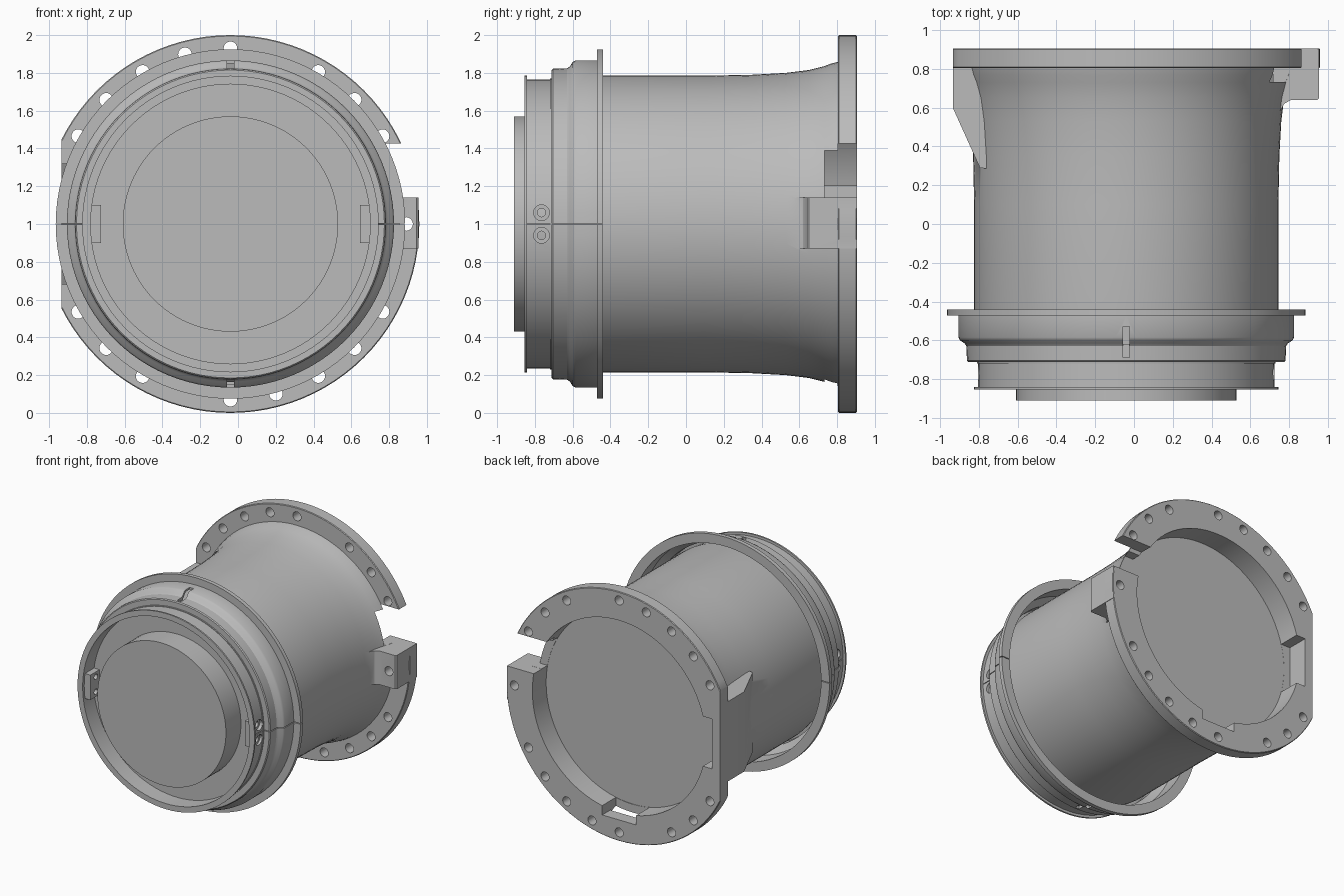
import bpy, bmesh, math
from mathutils import Matrix, Vector

if "Cube" in bpy.data.objects:
    bpy.data.objects.remove(bpy.data.objects["Cube"], do_unlink=True)

AXIS = Vector((-0.04, 0, 1.0))   # the housing turns about a line along y
SEGMENTS = 96

metal = bpy.data.materials.new("grey_metal")
metal.use_nodes = True
grey = (0.5, 0.5, 0.5, 1)
metal.diffuse_color = grey
metal.node_tree.nodes["Principled BSDF"].inputs["Base Color"].default_value = grey


def finish(name, bm):
    bmesh.ops.recalc_face_normals(bm, faces=bm.faces)
    mesh = bpy.data.meshes.new(name)
    bm.to_mesh(mesh)
    bm.free()
    mesh.materials.append(metal)
    obj = bpy.data.objects.new(name, mesh)
    bpy.context.collection.objects.link(obj)
    return obj


def lathe(name, profile, closed=True):
    """Turn (radius, y) points about the axis; closed=False ends on the axis."""
    bm = bmesh.new()
    rings = []
    for r, y in profile:
        count = SEGMENTS if r > 0 else 1
        rings.append([bm.verts.new(AXIS + Vector((
            r * math.cos(math.tau * i / SEGMENTS), y,
            r * math.sin(math.tau * i / SEGMENTS)))) for i in range(count)])
    pairs = list(zip(rings, rings[1:]))
    if closed:
        pairs.append((rings[-1], rings[0]))
    for a, b in pairs:
        for i in range(SEGMENTS):
            j = (i + 1) % SEGMENTS
            quad = [a[i % len(a)], a[j % len(a)], b[j % len(b)], b[i % len(b)]]
            bm.faces.new(list(dict.fromkeys(quad)))
    return finish(name, bm)


def prism(name, outline, z0, z1):
    """Extrude an (x, y) outline upward."""
    bm = bmesh.new()
    face = bm.faces.new([bm.verts.new((x, y, z0)) for x, y in outline])
    top = bmesh.ops.extrude_face_region(bm, geom=[face])["geom"]
    bmesh.ops.translate(bm, vec=(0, 0, z1 - z0),
                        verts=[v for v in top if isinstance(v, bmesh.types.BMVert)])
    return finish(name, bm)


def box(name, x0, x1, y0, y1, z0, z1):
    return prism(name, [(x0, y0), (x1, y0), (x1, y1), (x0, y1)], z0, z1)


def rods(name, radius, depth, centres, along):
    """Several parallel cylinders in one mesh."""
    turn = Matrix.Rotation(math.pi / 2, 4, "X" if along == "y" else "Y")
    bm = bmesh.new()
    for c in centres:
        bmesh.ops.create_cone(bm, cap_ends=True, segments=20, radius1=radius,
                              radius2=radius, depth=depth,
                              matrix=Matrix.Translation(c) @ turn)
    return finish(name, bm)


def combine(target, tool, operation="DIFFERENCE"):
    mod = target.modifiers.new("combine", "BOOLEAN")
    mod.operation = operation
    mod.solver = "EXACT"
    mod.object = tool
    bpy.context.view_layer.objects.active = target
    bpy.ops.object.modifier_apply(modifier=mod.name)
    bpy.data.objects.remove(tool, do_unlink=True)


# Flared tube with rear flange and recessed rear wall
body = lathe("tube_and_flange", [
    (0, -0.72), (0.77, -0.72), (0.785, -0.6), (0.785, 0.1), (0.79, 0.35),
    (0.80, 0.53), (0.815, 0.65), (0.835, 0.73), (0.85, 0.77), (0.858, 0.805),
    (0.995, 0.805), (1.0, 0.81), (1.0, 0.9), (0.995, 0.905), (0.77, 0.905),
    (0.77, 0.73), (0, 0.73)], closed=False)

# Right-hand gusset and left-hand lug
combine(body, prism("gusset", [(-0.95, 0.85), (-0.95, 0.63), (-0.935, 0.6), (-0.795, 0.29),
                               (-0.72, 0.28), (-0.72, 0.85)], 0.68, 1.32), "UNION")
combine(body, prism("lug", [(0.70, 0.57), (0.755, 0.585), (0.775, 0.62), (0.81, 0.64),
                            (0.945, 0.64), (0.955, 0.65), (0.955, 0.904), (0.66, 0.904)],
                    0.87, 1.14), "UNION")

# Rear recess, flat side, pocket, notch and drain slot
combine(body, lathe("recess_cut", [(0, 0.73), (0.77, 0.73), (0.77, 1), (0, 1)], closed=False))
combine(body, box("flat_cut", -1.3, -0.935, 0.2, 1.1, -0.2, 2.2))
combine(body, box("pocket_cut", -0.865, -0.7, 0.731, 1.1, 0.8, 1.2))
combine(body, box("notch_cut", 0.5, 1.2, 0.804, 1.1, 1.14, 1.425))
combine(body, box("wall_notch_cut", 0.5, 1.2, 0.732, 1.1, 1.141, 1.39))
combine(body, box("slot_cut", -0.19, 0.11, 0.733, 0.803, 0.1, 0.3))
combine(body, box("slot_pocket_cut", -0.19, 0.11, 0.734, 1.1, 0.17, 0.3))

# Bolt holes around the flange
angles = [0, 30, 45, 60, 90, 105, 120, 135, 150,
          -30, -45, -60, -75, -90, -120, -135, -150]
centres = [AXIS + Vector((0.93 * math.cos(math.radians(a)), 0.82,
                          0.93 * math.sin(math.radians(a)))) for a in angles]
combine(body, rods("bolt_cut", 0.036, 0.5, centres, "y"))

# Raised front disc
front_disc = lathe("front_disc", [(0, -0.91), (0.57, -0.91), (0.57, -0.70), (0, -0.70)],
                   closed=False)

# Front rim with lip, inner pads and screw holes
rim = lathe("front_rim", [(0.74, -0.855), (0.785, -0.855), (0.785, -0.842),
                          (0.765, -0.842), (0.765, -0.70), (0.74, -0.70)])
for side in (1, -1):
    xs = sorted(AXIS.x + side * r for r in (0.685, 0.75))
    combine(rim, box("pad", *xs, -0.835, -0.705, 0.9, 1.1), "UNION")
for radius, reach in ((0.042, 0.79), (0.022, 0.70)):
    spots = [(AXIS.x + side * reach, -0.765, z) for side in (1, -1) for z in (0.94, 1.06)]
    combine(rim, rods("screw_cut", radius, 0.1 if radius > 0.03 else 0.2, spots, "x"))

# Stepped clamp ring with a thin collar
clamp = lathe("clamp_ring", [
    (0.755, -0.712), (0.815, -0.712), (0.822, -0.705), (0.825, -0.63), (0.835, -0.615),
    (0.858, -0.6), (0.866, -0.585), (0.866, -0.472), (0.925, -0.472), (0.925, -0.44),
    (0.85, -0.44), (0.85, -0.58), (0.80, -0.62), (0.80, -0.69), (0.755, -0.69)])

# Upper and lower key slots
for z0, z1 in ((1.80, 1.9), (0.1, 0.20)):
    combine(clamp, box("key_cut", -0.058, -0.022, -0.69, -0.53, z0, z1))

# Split line on both sides of the clamp and rim
for part, inner in ((clamp, 0.70), (rim, 0.75)):
    for side in (1, -1):
        xs = sorted(AXIS.x + side * r for r in (inner, 1.1))
        combine(part, box("split_cut", *xs, -0.84, -0.4, 0.997, 1.003))

# Smooth curved surfaces, crisp edges
for obj in (body, front_disc, rim, clamp):
    bpy.ops.object.select_all(action="DESELECT")
    obj.select_set(True)
    bpy.context.view_layer.objects.active = obj
    bpy.ops.object.shade_smooth_by_angle(angle=math.radians(30))
